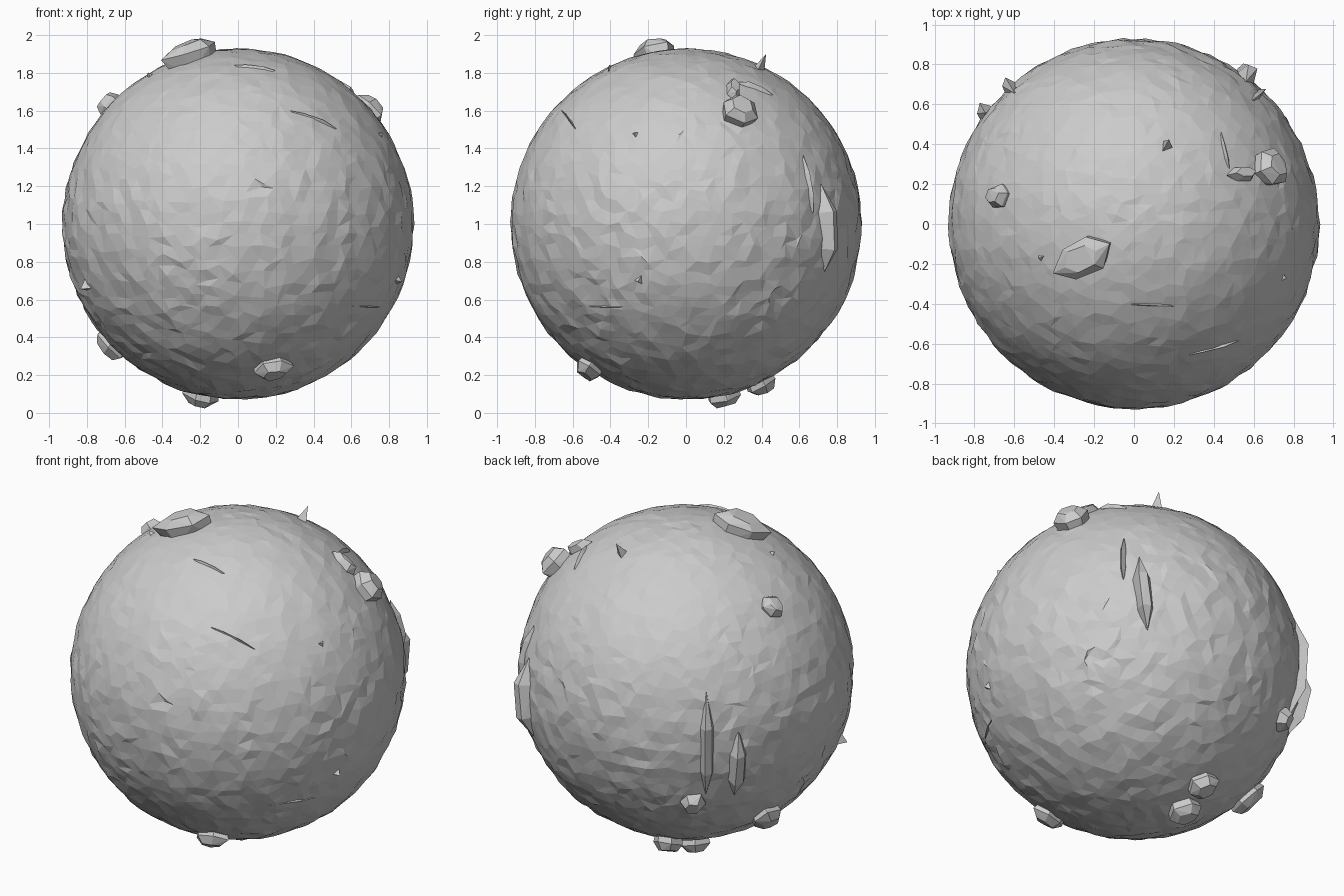
import bpy, bmesh, random
from mathutils import Vector

if "Cube" in bpy.data.objects:
    bpy.data.objects.remove(bpy.data.objects["Cube"])

random.seed(7)
C = Vector((0, 0, 1))
R = 0.928


def finish(bm, name):
    for v in bm.verts:                      # keep inside the 0..2 height
        v.co.z = min(2, max(0, v.co.z))
    bmesh.ops.recalc_face_normals(bm, faces=bm.faces)
    me = bpy.data.meshes.new(name)
    bm.to_mesh(me)
    bm.free()
    ob = bpy.data.objects.new(name, me)
    bpy.context.collection.objects.link(ob)


def hull(points, name):
    bm = bmesh.new()
    for p in points:
        bm.verts.new(p)
    out = bmesh.ops.convex_hull(bm, input=bm.verts[:])
    junk = {g for g in out["geom_interior"] + out["geom_unused"]
            if isinstance(g, bmesh.types.BMVert)}
    bmesh.ops.delete(bm, geom=list(junk), context='VERTS')
    finish(bm, name)


def frame(pos, axis):
    n = (Vector(pos) - C).normalized()
    u = Vector(axis)
    u = (u - n * u.dot(n)).normalized()
    return n, u, n.cross(u)


def j(a):
    return 1 + random.uniform(-a, a)


def chunk(name, pos, su, sv, top, axis=(0.3, 0.2, 1)):
    """Six-sided faceted stone sunk into the ball; top = outer radius."""
    n, u, v = frame(pos, axis)
    ring = [(1, 0.1), (0.45, 0.9), (-0.5, 0.85), (-1, -0.1), (-0.45, -0.9), (0.5, -0.85)]
    pts = []
    for r, k in ((0.85, 0.8), (top - 0.04, 1.0), (top, 0.62)):
        for a, b in ring:
            pts.append(C + n * r * j(0.006) + u * a * su * k * j(0.15) + v * b * sv * k * j(0.15))
    hull(pts, name)


def shard(name, pos, length, width, top, axis=(0, 0, 1)):
    """Long splinter lying on the surface, pointed at both ends."""
    n, u, v = frame(pos, axis)
    pts = [C + (n + u * s * length / R).normalized() * (R + 0.005) for s in (-1, 1)]
    for s in (-0.45, 0.35):
        d = (n + u * s * length / R).normalized()
        for b, r in ((-1, 0.9), (-0.5, top - 0.02), (0.4, top), (1, 0.9)):
            pts.append(C + d * r * j(0.006) + v * b * width * j(0.15))
    hull(pts, name)


def spike(name, pos, width, top):
    n, u, v = frame(pos, (0.5, 0.3, 0.7))
    pts = [C + n * top]
    for a, b in ((1, 0), (-0.5, 0.87), (-0.5, -0.87)):
        pts.append(C + n * 0.89 + (u * a + v * b) * width)
    hull(pts, name)


# Main rough ball: irregular facets, rougher toward the lower half
bm = bmesh.new()
bmesh.ops.create_icosphere(bm, subdivisions=5, radius=1)
for v in bm.verts:
    n = v.co.normalized()
    rough = 0.004 if n.z > 0.3 else 0.007
    t = Vector([random.uniform(-1, 1) for _ in range(3)]) * 0.023
    n = (n + t).normalized()
    v.co = C + n * (R + random.uniform(-rough, rough))
finish(bm, "rock_ball")

# Embedded stones
chunk("top_stone", (-0.26, -0.17, 1.93), 0.155, 0.10, 1.01, (0.28, 0.13, 0))
chunk("upper_left_stone", (-0.69, 0.14, 1.64), 0.075, 0.065, 0.985)
chunk("upper_right_stone", (0.70, 0.29, 1.61), 0.10, 0.10, 1.01)
chunk("upper_right_pebble", (0.56, 0.26, 1.73), 0.09, 0.04, 0.965, (-1, 0, 1))
chunk("lower_left_stone", (-0.69, 0.18, 0.34), 0.115, 0.085, 0.99)
chunk("bottom_stone_a", (-0.21, 0.21, 0.05), 0.09, 0.09, 1.0, (1, 0.2, 0))
chunk("bottom_stone_b", (-0.17, 0.41, 0.13), 0.09, 0.09, 0.995, (1, 0.3, 0))
chunk("lower_front_stone", (0.19, -0.53, 0.21), 0.10, 0.08, 0.985, (1, 0, 0))
chunk("back_left_stone", (-0.52, 0.68, 0.59), 0.07, 0.07, 0.98)

# Long splinters at the back
shard("back_right_splinter", (0.57, 0.765, 0.98), 0.24, 0.055, 1.0, (0.05, -0.1, 1))
shard("back_right_sliver", (0.65, 0.68, 1.22), 0.16, 0.025, 0.96)
shard("back_left_splinter", (-0.62, 0.68, 0.97), 0.34, 0.045, 0.985)
shard("back_left_sliver", (-0.75, 0.56, 0.83), 0.22, 0.06, 0.985)

# Small spikes
spike("top_spike", (0.17, 0.41, 1.87), 0.045, 1.01)
spike("upper_left_spike", (-0.47, -0.17, 1.79), 0.045, 0.95)
spike("front_left_spike", (-0.80, -0.35, 0.67), 0.07, 0.975)
spike("right_spike", (0.85, -0.25, 0.70), 0.06, 0.955)
spike("upper_front_spike", (0.76, -0.27, 1.48), 0.06, 0.945)

# Thin flakes lying on the surface
shard("flake_top", (0.09, -0.41, 1.83), 0.11, 0.014, 0.938, (1, -0.1, 0))
shard("flake_front", (0.40, -0.62, 1.55), 0.14, 0.016, 0.938, (1, 0.3, -0.4))
shard("flake_low", (0.68, -0.45, 0.56), 0.14, 0.014, 0.938, (0.5, 0.8, 0))
shard("flake_right", (0.46, 0.37, 1.72), 0.10, 0.02, 0.945, (0, 1, 0))
